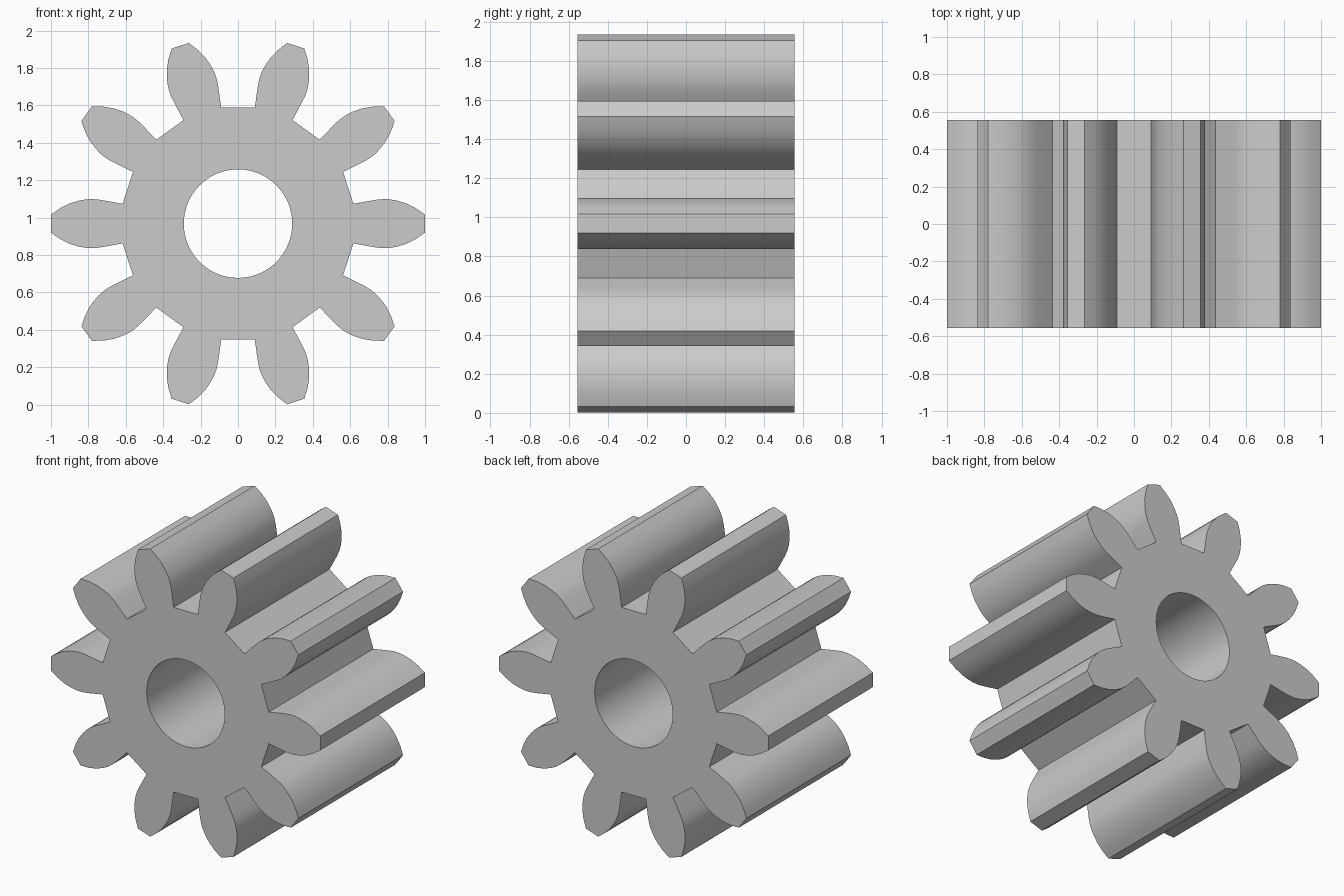
import bpy, bmesh, math
from mathutils import Vector

cube = bpy.data.objects.get("Cube")
if cube:
    bpy.data.objects.remove(cube, do_unlink=True)

TEETH = 10
CENTRE_Z = 0.968
HALF_DEPTH = 0.555
BORE_RADIUS = 0.29
BORE_SIDES = 64
# One tooth flank from root to tip: (distance from axis, half width)
FLANK = [(0.617, 0.106), (0.70, 0.121), (0.75, 0.129), (0.78, 0.131),
         (0.81, 0.130), (0.85, 0.123), (0.90, 0.108), (0.95, 0.083), (1.0, 0.048)]

steel = bpy.data.materials.new("plain_grey")
steel.use_nodes = True
colour = (0.6, 0.6, 0.6, 1)
steel.diffuse_color = colour
steel.node_tree.nodes["Principled BSDF"].inputs["Base Color"].default_value = colour


def polar(radius, angle):
    return (radius * math.cos(angle), radius * math.sin(angle))


def gear_outline():
    """Walk round the gear, up one flank and down the other of each tooth."""
    tooth = [(r, -w) for r, w in FLANK] + [(r, w) for r, w in reversed(FLANK)]
    return [polar(math.hypot(r, w), math.atan2(w, r) + math.tau * i / TEETH)
            for i in range(TEETH) for r, w in tooth]


def add_loop(bm, points):
    verts = [bm.verts.new((x, -HALF_DEPTH, z + CENTRE_Z)) for x, z in points]
    return [bm.edges.new((v, verts[(i + 1) % len(verts)])) for i, v in enumerate(verts)]


# Front face with the bore left open, then extruded to full depth
bm = bmesh.new()
bore = [polar(BORE_RADIUS, math.tau * i / BORE_SIDES) for i in range(BORE_SIDES)]
edges = add_loop(bm, gear_outline()) + add_loop(bm, bore)
bmesh.ops.triangle_fill(bm, edges=edges, use_beauty=True, normal=Vector((0, -1, 0)))
result = bmesh.ops.extrude_face_region(bm, geom=bm.faces[:], use_keep_orig=True)
moved = [g for g in result["geom"] if isinstance(g, bmesh.types.BMVert)]
bmesh.ops.translate(bm, verts=moved, vec=(0, 2 * HALF_DEPTH, 0))
bmesh.ops.recalc_face_normals(bm, faces=bm.faces[:])

mesh = bpy.data.meshes.new("spur_gear")
bm.to_mesh(mesh)
bm.free()
mesh.materials.append(steel)
gear = bpy.data.objects.new("spur_gear", mesh)
bpy.context.collection.objects.link(gear)

# Smooth flanks and bore, crisp tips, roots and end faces
bpy.ops.object.select_all(action="DESELECT")
gear.select_set(True)
bpy.context.view_layer.objects.active = gear
bpy.ops.object.shade_smooth_by_angle(angle=math.radians(25))
